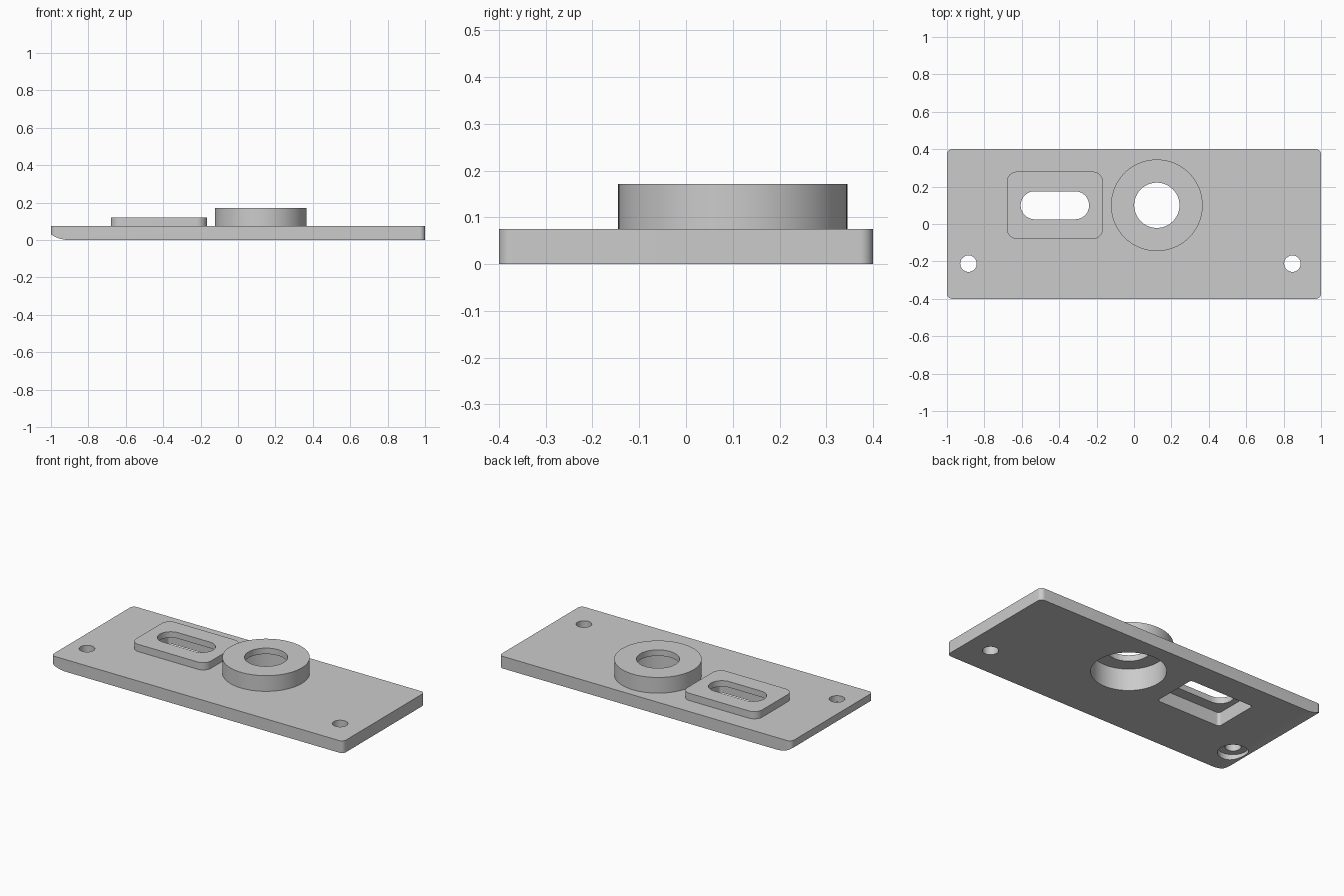
import bpy
import bmesh
from math import cos, sin, pi, radians

if "Cube" in bpy.data.objects:
    bpy.data.objects.remove(bpy.data.objects["Cube"], do_unlink=True)

grey = bpy.data.materials.new("plain grey")
grey.use_nodes = True
grey.diffuse_color = (0.6, 0.6, 0.6, 1)
grey.node_tree.nodes["Principled BSDF"].inputs["Base Color"].default_value = (0.6, 0.6, 0.6, 1)


def rounded(cx, cy, hx, hy, r, steps=12):
    """Rounded rectangle outline, counter-clockwise."""
    pts = []
    for q, (sx, sy) in enumerate([(1, 1), (-1, 1), (-1, -1), (1, -1)]):
        for i in range(steps + 1):
            a = (q + i / steps) * pi / 2
            pts.append((cx + sx * (hx - r) + r * cos(a), cy + sy * (hy - r) + r * sin(a)))
    return pts


def circle(cx, cy, r, n=64):
    return [(cx + r * cos(2 * pi * i / n), cy + r * sin(2 * pi * i / n)) for i in range(n)]


def prism(name, outline, low, high, along_y=False):
    """Extrude an outline in z, or an x-z outline along y."""
    bm = bmesh.new()
    place = (lambda u, v: (u, low, v)) if along_y else (lambda u, v: (u, v, low))
    face = bm.faces.new([bm.verts.new(place(u, v)) for u, v in outline])
    out = bmesh.ops.extrude_face_region(bm, geom=[face])
    moved = [g for g in out["geom"] if isinstance(g, bmesh.types.BMVert)]
    rise = high - low
    bmesh.ops.translate(bm, verts=moved, vec=(0, rise, 0) if along_y else (0, 0, rise))
    bmesh.ops.remove_doubles(bm, verts=bm.verts, dist=1e-5)
    bmesh.ops.recalc_face_normals(bm, faces=bm.faces)
    mesh = bpy.data.meshes.new(name)
    bm.to_mesh(mesh)
    bm.free()
    obj = bpy.data.objects.new(name, mesh)
    bpy.context.collection.objects.link(obj)
    mesh.materials.append(grey)
    return obj


def combine(target, tool, operation):
    """Apply a boolean and remove the helper."""
    tool.hide_render = True
    mod = target.modifiers.new("shape", 'BOOLEAN')
    mod.operation, mod.object, mod.solver = operation, tool, 'EXACT'
    bpy.context.view_layer.objects.active = target
    bpy.ops.object.modifier_apply(modifier=mod.name)
    bpy.data.objects.remove(tool, do_unlink=True)


TOP, WALL = 0.075, 0.037
PAD_TOP, RING_TOP = 0.12, 0.172
PAD, RING = (-0.423, 0.10), (0.122, 0.10)

# Plate with rounded corners and a curved lower edge at one end
plate = prism("mounting_plate", rounded(0, 0, 1, 0.4, 0.028), 0, TOP)
R, START = 0.18, -0.9
curve = [(START - R * sin(radians(a)), R - R * cos(radians(a))) for a in range(0, 40, 3)]
edge = prism("edge_cutter", curve + [(-1.1, -0.05), (START, -0.05)], -0.5, 0.5, True)
combine(plate, edge, 'DIFFERENCE')

# Raised pad and round collar
combine(plate, prism("pad", rounded(*PAD, 0.257, 0.18, 0.055), 0.02, PAD_TOP), 'UNION')
combine(plate, prism("collar", circle(*RING, 0.245, 96), 0.02, RING_TOP), 'UNION')

# Pockets hollowed from below, then through openings and screw holes
cuts = [
    (rounded(*PAD, 0.257 - WALL, 0.18 - WALL, 0.018), PAD_TOP - WALL),
    (circle(*RING, 0.245 - WALL, 96), RING_TOP - WALL),
    (rounded(*PAD, 0.183, 0.075, 0.075), 0.3),
    (circle(*RING, 0.121, 96), 0.3),
    (circle(-0.885, -0.212, 0.085), 0.035),
    (circle(-0.885, -0.212, 0.044), 0.3),
    (circle(0.847, -0.212, 0.044), 0.3),
]
for outline, height in cuts:
    combine(plate, prism("hole_cutter", outline, -0.1, height), 'DIFFERENCE')

# Smooth round walls, sharp rims
bpy.ops.object.select_all(action='DESELECT')
plate.select_set(True)
bpy.context.view_layer.objects.active = plate
bpy.ops.object.shade_smooth_by_angle(angle=radians(25))
